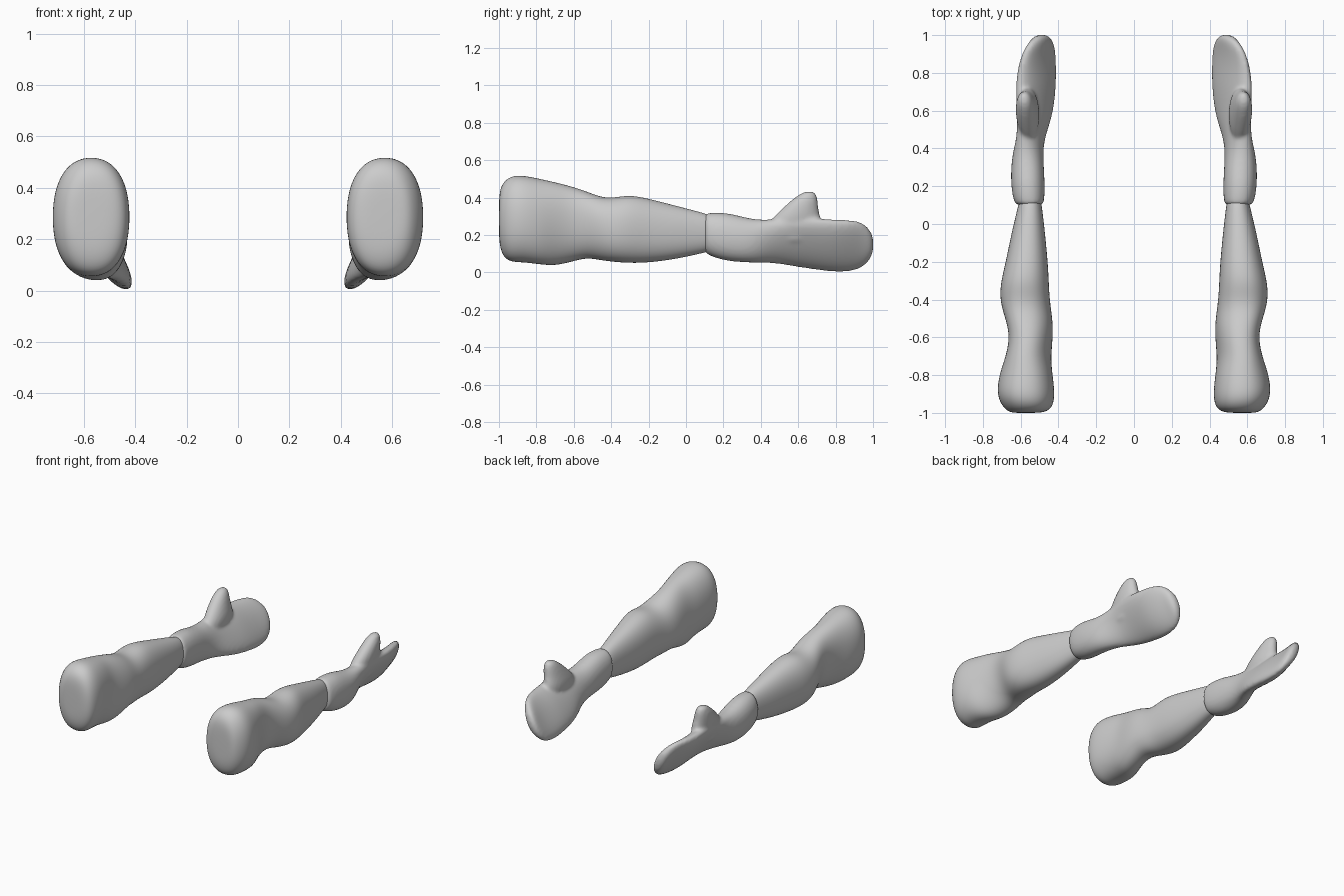
import bpy, bmesh, math


def ring(bm, axis, pos, lo_x, hi_x, lo, hi, shear=0.0, power=2.0, n=20):
    """Superellipse section across the y or z axis, bounded by x and a second range."""
    cx, rx = (lo_x + hi_x) / 2, (hi_x - lo_x) / 2
    c, r = (lo + hi) / 2, (hi - lo) / 2
    # keep the overall x extent when the section leans
    rx = math.sqrt(max(rx * rx - (shear * r) ** 2, 0.0004))
    verts = []
    for i in range(n):
        a = 2 * math.pi * i / n
        co, si = math.cos(a), math.sin(a)
        u = rx * math.copysign(abs(co) ** (2 / power), co)
        v = r * math.copysign(abs(si) ** (2 / power), si)
        x = cx + u + shear * v
        verts.append(bm.verts.new((x, pos, c + v) if axis == 'y' else (x, c + v, pos)))
    return verts


def loft(bm, axis, sections, power=2.0):
    rings = [ring(bm, axis, *s, power=power) for s in sections]
    for a, b in zip(rings, rings[1:]):
        for i in range(len(a)):
            j = (i + 1) % len(a)
            bm.faces.new((a[i], a[j], b[j], b[i]))
    bm.faces.new(rings[0][::-1])
    bm.faces.new(rings[-1])


def finish(name, bm, blend=False):
    bmesh.ops.recalc_face_normals(bm, faces=bm.faces)
    me = bpy.data.meshes.new(name)
    bm.to_mesh(me)
    bm.free()
    ob = bpy.data.objects.new(name, me)
    bpy.context.collection.objects.link(ob)
    sub = ob.modifiers.new("round", 'SUBSURF')
    sub.levels = sub.render_levels = 2
    if blend:
        rm = ob.modifiers.new("merge", 'REMESH')
        rm.mode = 'VOXEL'
        rm.voxel_size = 0.01
        rm.use_smooth_shade = True
        sm = ob.modifiers.new("soften", 'SMOOTH')
        sm.factor, sm.iterations = 0.5, 8
    ob.modifiers.new("other_side", 'MIRROR').use_mirror_merge = False
    for p in me.polygons:
        p.use_smooth = True
    return ob


# sleeves: y, x range, z range, lean
bm = bmesh.new()
loft(bm, 'y', [
    (-1.00, .53, .62, .22, .36),
    (-.997, .47, .66, .14, .44),
    (-.975, .435, .69, .075, .49),
    (-.93, .42, .718, .052, .52),
    (-.87, .42, .727, .052, .522),
    (-.78, .432, .71, .04, .503),
    (-.70, .438, .68, .033, .485, .08),
    (-.61, .43, .66, .055, .462, .1),
    (-.53, .428, .672, .078, .435, .1),
    (-.45, .438, .70, .062, .402, .06),
    (-.38, .446, .712, .054, .402),
    (-.30, .45, .705, .048, .417),
    (-.20, .455, .68, .05, .397),
    (-.05, .47, .65, .07, .357),
    (.10, .487, .613, .105, .318),
    (.16, .50, .60, .12, .295),
], power=2.25)
finish("sleeves", bm)

# mittens: tapered wrist, leaning flat palm and upright thumb
bm = bmesh.new()
loft(bm, 'y', [
    (.10, .49, .615, .115, .305),
    (.105, .478, .63, .10, .318),
    (.15, .472, .645, .078, .322),
    (.22, .472, .652, .06, .32),
    (.30, .476, .652, .053, .30),
    (.38, .48, .643, .05, .282, .1),
    (.46, .47, .622, .05, .285, .3),
    (.54, .443, .618, .038, .29, .5),
    (.63, .424, .622, .022, .292, .58),
    (.72, .416, .623, .01, .29, .58),
    (.80, .413, .618, .0, .283, .58),
    (.88, .415, .60, .003, .283, .55),
    (.94, .42, .572, .022, .272, .5),
    (.98, .435, .545, .06, .235, .42),
    (1.003, .46, .515, .11, .19, .3),
], power=2.2)
loft(bm, 'z', [
    (.15, .53, .60, .44, .68),
    (.22, .50, .61, .41, .72),
    (.28, .50, .625, .45, .725),
    (.33, .515, .627, .50, .71),
    (.38, .53, .625, .555, .706),
    (.415, .545, .615, .60, .70),
    (.434, .565, .60, .635, .685),
])
finish("mittens", bm, blend=True)
